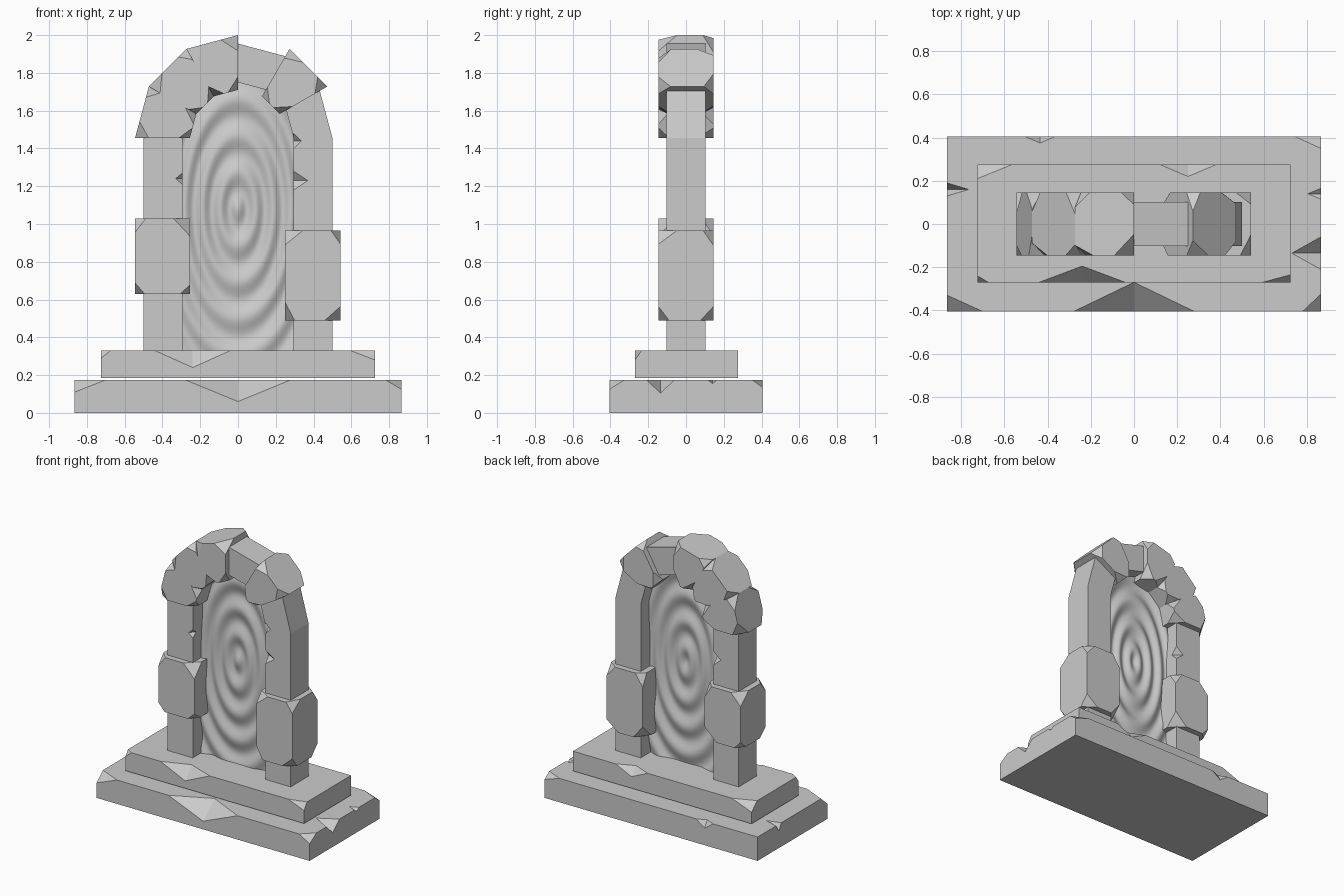
import bpy, bmesh, math, random
from mathutils import Vector

if "Cube" in bpy.data.objects:
    bpy.data.objects.remove(bpy.data.objects["Cube"])

random.seed(4)
ARCH_Z = 1.455          # height where the pillars turn into the arch
R_IN, R_OUT = 0.295, 0.5
SWELL = 0.045           # how far the loose stones stand proud of the frame


def finish(bm, name):
    bmesh.ops.recalc_face_normals(bm, faces=bm.faces)
    me = bpy.data.meshes.new(name)
    bm.to_mesh(me)
    bm.free()
    ob = bpy.data.objects.new(name, me)
    bpy.context.collection.objects.link(ob)
    return ob


def hull(bm, points):
    verts = [bm.verts.new(p) for p in points]
    res = bmesh.ops.convex_hull(bm, input=verts)
    junk = [g for g in res["geom_interior"] if isinstance(g, bmesh.types.BMVert)]
    bmesh.ops.delete(bm, geom=junk, context='VERTS')


def prism(name, profile, y0, y1):
    """Extrude an x-z outline along y."""
    bm = bmesh.new()
    face = bm.faces.new([bm.verts.new((x, y0, z)) for x, z in profile])
    res = bmesh.ops.extrude_face_region(bm, geom=[face])
    moved = [g for g in res["geom"] if isinstance(g, bmesh.types.BMVert)]
    bmesh.ops.translate(bm, verts=moved, vec=(0, y1 - y0, 0))
    return finish(bm, name)


def chip(ob, notches):
    """Knock octahedral chips (centre, radii) out of edges and corners."""
    bm = bmesh.new()
    for c, r in notches:
        one = bmesh.new()
        axes = [Vector([r[i] if j == i else 0 for j in range(3)]) for i in range(3)]
        hull(one, [Vector(c) + s * a for a in axes for s in (-1, 1)])
        tmp = bpy.data.meshes.new("tmp")
        one.to_mesh(tmp)
        one.free()
        bm.from_mesh(tmp)
        bpy.data.meshes.remove(tmp)
    cutter = finish(bm, ob.name + "_cutter")
    cutter.hide_render = True
    mod = ob.modifiers.new("chips", 'BOOLEAN')
    mod.operation, mod.solver, mod.object = 'DIFFERENCE', 'EXACT', cutter
    deps = bpy.context.evaluated_depsgraph_get()
    me = bpy.data.meshes.new_from_object(ob.evaluated_get(deps))
    ob.modifiers.clear()
    ob.data = me
    bpy.data.objects.remove(cutter)


def stone(name, profile, half=0.145):
    """Four-sided block with every corner irregularly cut off."""
    pts = []
    for y in (-half, half):
        ring = [Vector((x, y, z)) for x, z in profile]
        for i, p in enumerate(ring):
            for q in (ring[i - 1], ring[(i + 1) % 4], Vector((p.x, -y, p.z))):
                d = q - p
                cut = min(random.uniform(0.045, 0.1), 0.42 * d.length)
                pts.append(p + d.normalized() * cut)
    bm = bmesh.new()
    hull(bm, pts)
    bmesh.ops.dissolve_limit(bm, angle_limit=0.01, verts=bm.verts, edges=bm.edges)
    return finish(bm, name)


def rect(x0, x1, z0, z1):
    return [(x0, z0), (x1, z0), (x1, z1), (x0, z1)]


def polar(r, deg):
    a = math.radians(deg)
    return (r * math.cos(a), ARCH_Z + r * math.sin(a))


# Chipped base steps
lower = prism("lower_step", rect(-0.865, 0.865, 0, 0.175), -0.405, 0.405)
chip(lower, [
    ((0, -0.405, 0.175), (0.28, 0.135, 0.115)),
    ((-0.865, -0.405, 0.175), (0.165, 0.075, 0.065)),
    ((0.865, -0.405, 0.175), (0.085, 0.08, 0.05)),
    ((0.865, -0.135, 0.175), (0.135, 0.075, 0.07)),
    ((0.865, 0.14, 0.175), (0.06, 0.025, 0.02)),
    ((0.865, 0.405, 0.175), (0.12, 0.055, 0.04)),
    ((-0.865, 0.16, 0.175), (0.1, 0.03, 0.05)),
    ((-0.435, 0.405, 0.175), (0.07, 0.03, 0.05)),
])
upper = prism("upper_step", rect(-0.725, 0.725, 0.185, 0.33), -0.27, 0.275)
chip(upper, [
    ((-0.24, -0.27, 0.33), (0.2, 0.075, 0.09)),
    ((-0.725, -0.27, 0.33), (0.05, 0.03, 0.04)),
    ((0.725, -0.27, 0.33), (0.13, 0.035, 0.05)),
    ((-0.725, 0.275, 0.33), (0.16, 0.065, 0.06)),
    ((0.25, 0.275, 0.33), (0.13, 0.055, 0.06)),
])

# Arched frame: two pillars joined by six straight segments
steps = range(0, 181, 30)
outline = [(R_OUT, 0.33)] + [polar(R_OUT, a) for a in steps] + [(-R_OUT, 0.33), (-R_IN, 0.33)]
outline += [polar(R_IN, a) for a in reversed(steps)] + [(R_IN, 0.33)]
frame = prism("arch_frame", outline, -0.103, 0.103)
chip(frame, [
    ((-R_IN, -0.103, 1.24), (0.035, 0.04, 0.03)),
    ((R_IN, -0.103, 1.23), (0.075, 0.04, 0.05)),
    ((R_IN, -0.103, 1.44), (0.04, 0.04, 0.04)),
    ((-R_IN, 0.103, 1.22), (0.06, 0.05, 0.05)),
])

# Bulging stones on the pillars and around the arch
stone("left_pillar_stone", rect(-0.545, -0.253, 0.63, 1.03))
stone("right_pillar_stone", rect(0.25, 0.542, 0.49, 0.965))
for i, mid in enumerate((45, 105, 135, 165)):
    lo, hi = mid - 15, mid + 15
    r0, r1 = R_IN - SWELL + 0.005, R_OUT + SWELL
    stone(f"arch_stone_{i + 1}", [polar(r0, lo), polar(r1, lo), polar(r1, hi), polar(r0, hi)])

# Rippling portal sheet filling the arch
NX, NZ = 64, 150
bm = bmesh.new()
rows = []
for j in range(NZ + 1):
    z = 0.33 + (ARCH_Z + 0.298 - 0.33) * j / NZ
    up = max(0.0, z - ARCH_Z)
    w = math.sqrt(max(0.0004, 0.3 ** 2 - up ** 2))
    row = []
    for i in range(NX + 1):
        x = w * (2 * i / NX - 1)
        r = math.hypot(x / 0.3, (z - 1.08) / 0.62)
        row.append(bm.verts.new((x, -0.011 * math.cos(2 * math.pi * 3.2 * r), z)))
    rows.append(row)
for a, b in zip(rows, rows[1:]):
    for i in range(NX):
        bm.faces.new((a[i], a[i + 1], b[i + 1], b[i])).smooth = True
finish(bm, "portal_surface")
